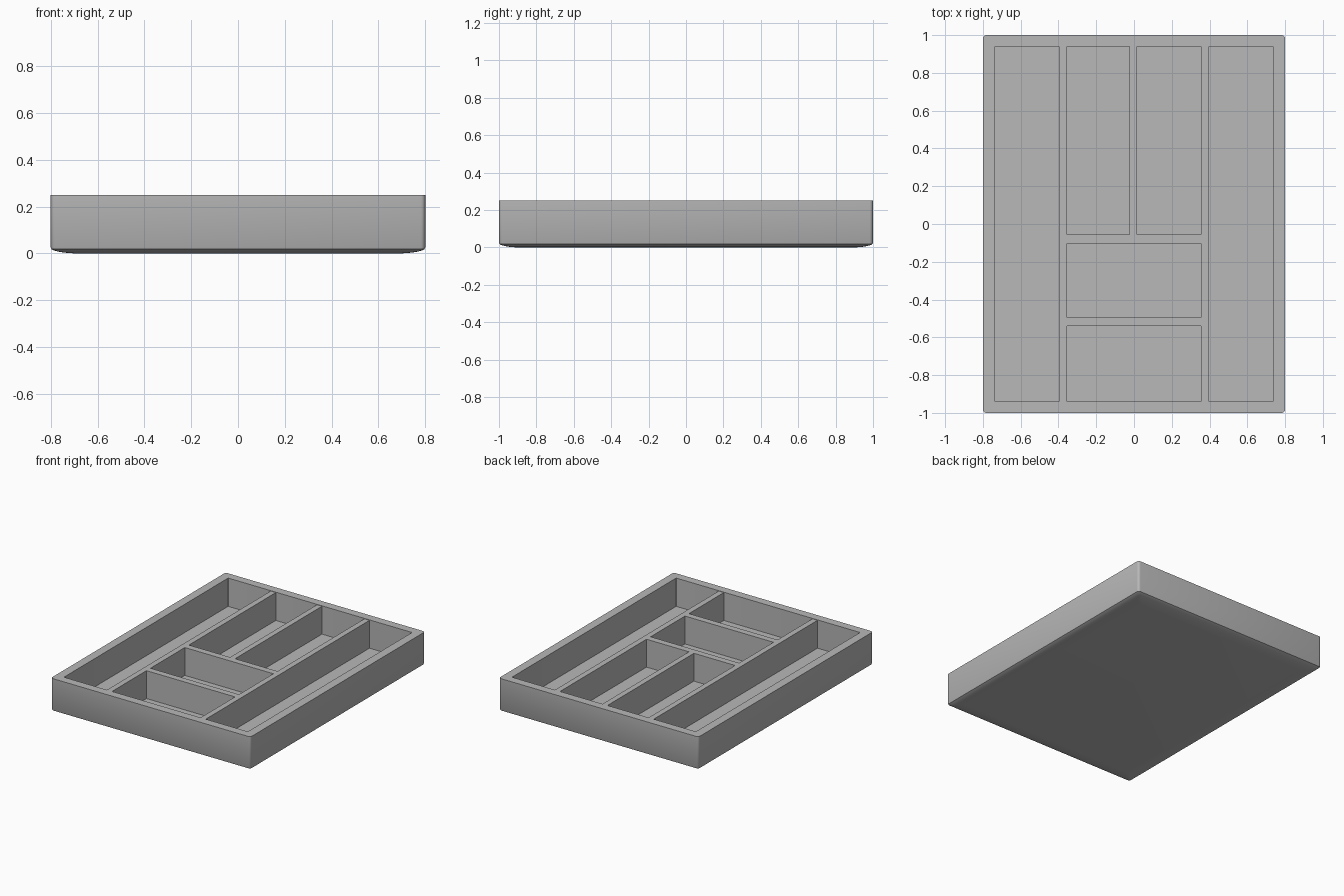
import bpy, bmesh, math

if "Cube" in bpy.data.objects:
    bpy.data.objects.remove(bpy.data.objects["Cube"], do_unlink=True)

HALF_X, HALF_Y, TOP = 0.8, 1.0, 0.25
IN_X, IN_Y, FLOOR = 0.737, 0.94, 0.045
DIV_TOP = TOP - 0.003

grey = bpy.data.materials.new("grey plastic")
grey.use_nodes = True
colour = (0.48, 0.48, 0.48, 1)
grey.diffuse_color = colour
grey.node_tree.nodes["Principled BSDF"].inputs["Base Color"].default_value = colour


def finish(name, bm):
    bmesh.ops.recalc_face_normals(bm, faces=bm.faces)
    mesh = bpy.data.meshes.new(name)
    bm.to_mesh(mesh)
    bm.free()
    mesh.materials.append(grey)
    obj = bpy.data.objects.new(name, mesh)
    bpy.context.collection.objects.link(obj)
    bpy.ops.object.select_all(action="DESELECT")
    obj.select_set(True)
    bpy.context.view_layer.objects.active = obj
    bpy.ops.object.shade_smooth_by_angle(angle=math.radians(35))
    return obj


def ring(bm, hx, hy, z, radius, steps=4):
    """Rounded rectangle of vertices at height z."""
    verts = []
    for q, (sx, sy) in enumerate([(1, 1), (-1, 1), (-1, -1), (1, -1)]):
        for i in range(steps + 1):
            a = math.pi / 2 * (q + i / steps)
            verts.append(bm.verts.new((sx * (hx - radius) + radius * math.cos(a),
                                       sy * (hy - radius) + radius * math.sin(a), z)))
    return verts


# Tray shell: softly curved underside, straight walls, flat rim, inner floor
bm = bmesh.new()
under = [(0.10, 0), (0.06, 0.003), (0.03, 0.008), (0.012, 0.013), (0.003, 0.018), (0, 0.025)]
rings = [ring(bm, HALF_X - inset, HALF_Y - inset, z, 0.018) for inset, z in under]
rings.append(ring(bm, HALF_X, HALF_Y, TOP, 0.018))
rings.append(ring(bm, IN_X, IN_Y, TOP, 0.004))
rings.append(ring(bm, IN_X, IN_Y, FLOOR, 0.004))
for low, high in zip(rings, rings[1:]):
    for i in range(len(low)):
        j = (i + 1) % len(low)
        bm.faces.new((low[i], low[j], high[j], high[i]))
bm.faces.new(rings[0])
bm.faces.new(rings[-1])
finish("tray_shell", bm)


def divider(name, x0, x1, y0, y1):
    bm = bmesh.new()
    bmesh.ops.create_cube(bm, size=1)
    low = FLOOR - 0.01
    for v in bm.verts:
        v.co = (x1 if v.co.x > 0 else x0,
                y1 if v.co.y > 0 else y0,
                DIV_TOP if v.co.z > 0 else low)
    return finish(name, bm)


# Long dividers, cross dividers and the short centre divider
END = IN_Y + 0.005
divider("left_long_divider", 0.355, 0.396, -END, END)
divider("right_long_divider", -0.396, -0.355, -END, END)
divider("middle_cross_divider", -0.36, 0.36, -0.102, -0.055)
divider("front_cross_divider", -0.36, 0.36, -0.541, -0.495)
divider("centre_divider", -0.025, 0.015, -0.06, END)
